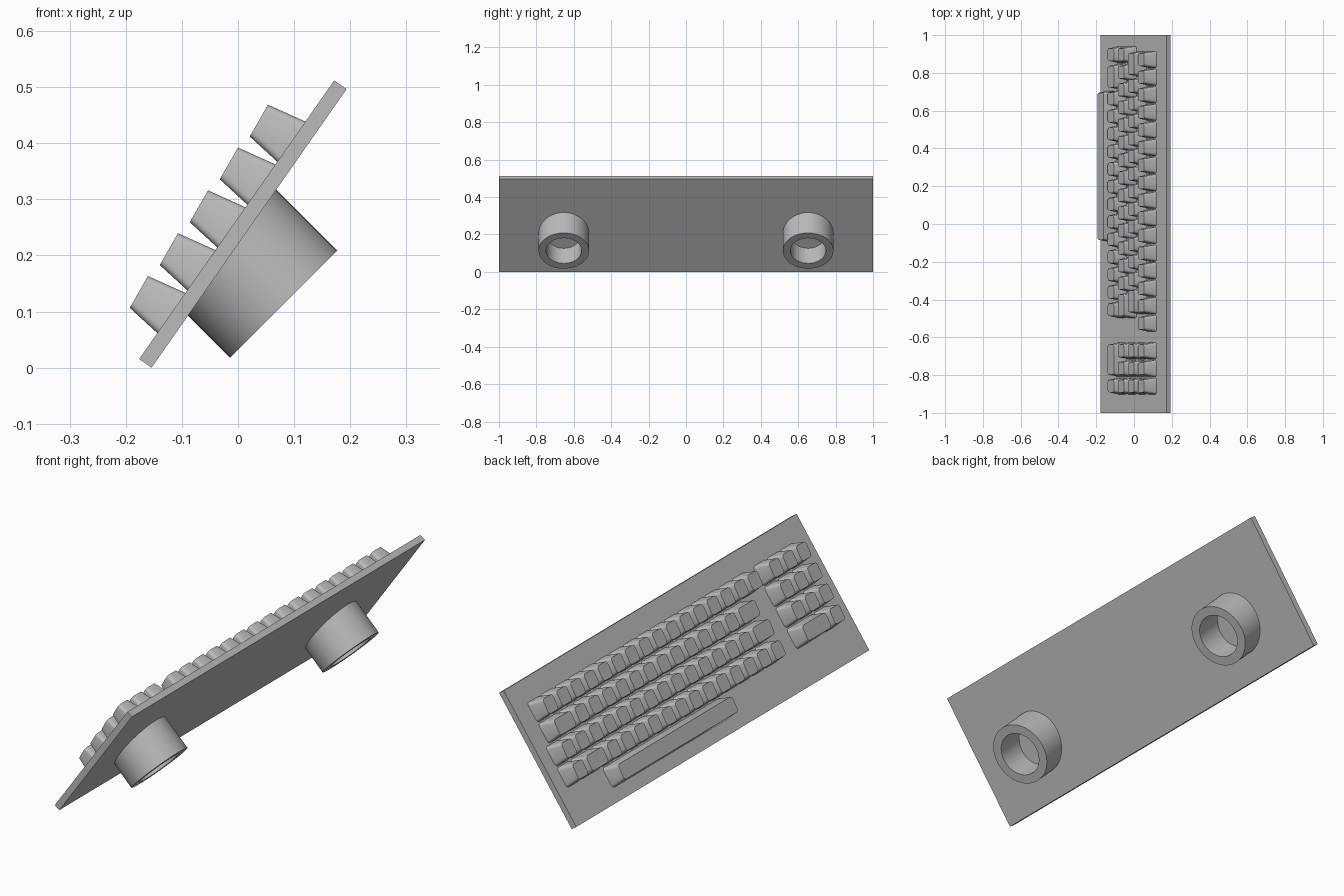
import bpy, bmesh, math
from mathutils import Vector, Matrix

if "Cube" in bpy.data.objects:
    bpy.data.objects.remove(bpy.data.objects["Cube"], do_unlink=True)

grey = bpy.data.materials.new("plain grey")
grey.use_nodes = True
grey.diffuse_color = (0.5, 0.5, 0.5, 1)
grey.node_tree.nodes["Principled BSDF"].inputs["Base Color"].default_value = (0.5, 0.5, 0.5, 1)

# Tilted frame: local x runs up the slope, y along the board, z out of the key side
TILT = math.radians(55)
THICK, SLOPE = 0.027, 0.606
FRAME = Matrix.Translation((-0.154, 0, 0)) @ Matrix.Rotation(-TILT, 4, 'Y')
UNIT, GAP = 0.0931, 0.005


def finish(bm, name, matrix=Matrix.Identity(4)):
    bmesh.ops.recalc_face_normals(bm, faces=bm.faces)
    mesh = bpy.data.meshes.new(name)
    bm.to_mesh(mesh)
    bm.free()
    mesh.materials.append(grey)
    mesh.shade_smooth()
    mesh.set_sharp_from_angle(angle=math.radians(35))
    obj = bpy.data.objects.new(name, mesh)
    obj.matrix_world = matrix
    bpy.context.scene.collection.objects.link(obj)
    return obj


def rounded_loop(bm, x0, x1, y0, y1, height, radius):
    """Ring of vertices around a rounded rectangle; height is a function of x."""
    verts = []
    corners = [(x1, y1, -1, -1), (x0, y1, 1, -1), (x0, y0, 1, 1), (x1, y0, -1, 1)]
    for i, (x, y, sx, sy) in enumerate(corners):
        for k in range(4):
            a = math.pi / 2 * (i + k / 3)
            px = x + sx * radius + radius * math.cos(a)
            py = y + sy * radius + radius * math.sin(a)
            verts.append(bm.verts.new((px, py, height(px))))
    return verts


def add_key(bm, row, y_high, y_low):
    """Tapered keycap with a slightly tilted top."""
    s = row * 0.0932
    y1, y0 = y_high - GAP / 2, y_low + GAP / 2
    base = rounded_loop(bm, s + 0.056, s + 0.144, y0, y1, lambda x: THICK - 0.002, 0.012)
    top = rounded_loop(bm, s + 0.065, s + 0.130, y0 + 0.011, y1 - 0.011,
                       lambda x: THICK + 0.066 + 0.09 * (x - s - 0.065), 0.012)
    n = len(base)
    for i in range(n):
        j = (i + 1) % n
        bm.faces.new((base[i], base[j], top[j], top[i]))
    bm.faces.new(top)
    bm.faces.new(base[::-1])


def key_row(name, row, start, widths):
    bm = bmesh.new()
    y = start
    for w in widths:
        add_key(bm, row, y, y - w * UNIT)
        y -= w * UNIT
    finish(bm, name, FRAME)


# Base plate
bm = bmesh.new()
bmesh.ops.create_cube(bm, size=1)
bmesh.ops.scale(bm, vec=(SLOPE, 2, THICK), verts=bm.verts)
bmesh.ops.translate(bm, vec=(SLOPE / 2, 0, THICK / 2), verts=bm.verts)
finish(bm, "base_plate", FRAME)

# Main key block, from the lowest row up
key_row("space_bar", 0, 0.708, [8.65])
key_row("key_row_second", 1, 0.943, [1, 1.5] + [1] * 13)
key_row("key_row_third", 2, 0.943, [1] * 14 + [1.5])
key_row("key_row_fourth", 3, 0.917, [1.5] + [1] * 12 + [1.5])
key_row("key_row_top", 4, 0.917, [1] * 16)

# Number pad
for row in range(1, 5):
    key_row("number_pad_row_%d" % row, row, -0.625, [2, 1] if row == 1 else [1] * 3)


# Hollow round feet, cut off along the underside of the plate
def foot(name, y):
    bm = bmesh.new()
    axis = Vector((1, 0, -1)).normalized()
    across = Vector((1, 0, 1)).normalized()
    side = Vector((0, 1, 0))
    centre = Vector((0.0815, y, 0.113))
    normal = Vector((-math.sin(TILT), 0, math.cos(TILT)))
    on_plate = FRAME.translation + normal * 0.004
    rings = []
    n = 48
    for radius in (0.135, 0.095):
        outer, inner = [], []
        for i in range(n):
            a = 2 * math.pi * i / n
            p = centre + (across * math.cos(a) + side * math.sin(a)) * radius
            t = (on_plate - p).dot(normal) / axis.dot(normal)
            outer.append(bm.verts.new(p))
            inner.append(bm.verts.new(p + axis * t))
        rings += [outer, inner]
    out_end, out_root, in_end, in_root = rings
    for a, b in ((out_root, out_end), (out_end, in_end), (in_end, in_root), (in_root, out_root)):
        for i in range(n):
            j = (i + 1) % n
            bm.faces.new((a[i], a[j], b[j], b[i]))
    finish(bm, name)


foot("foot_front", -0.653)
foot("foot_back", 0.653)
